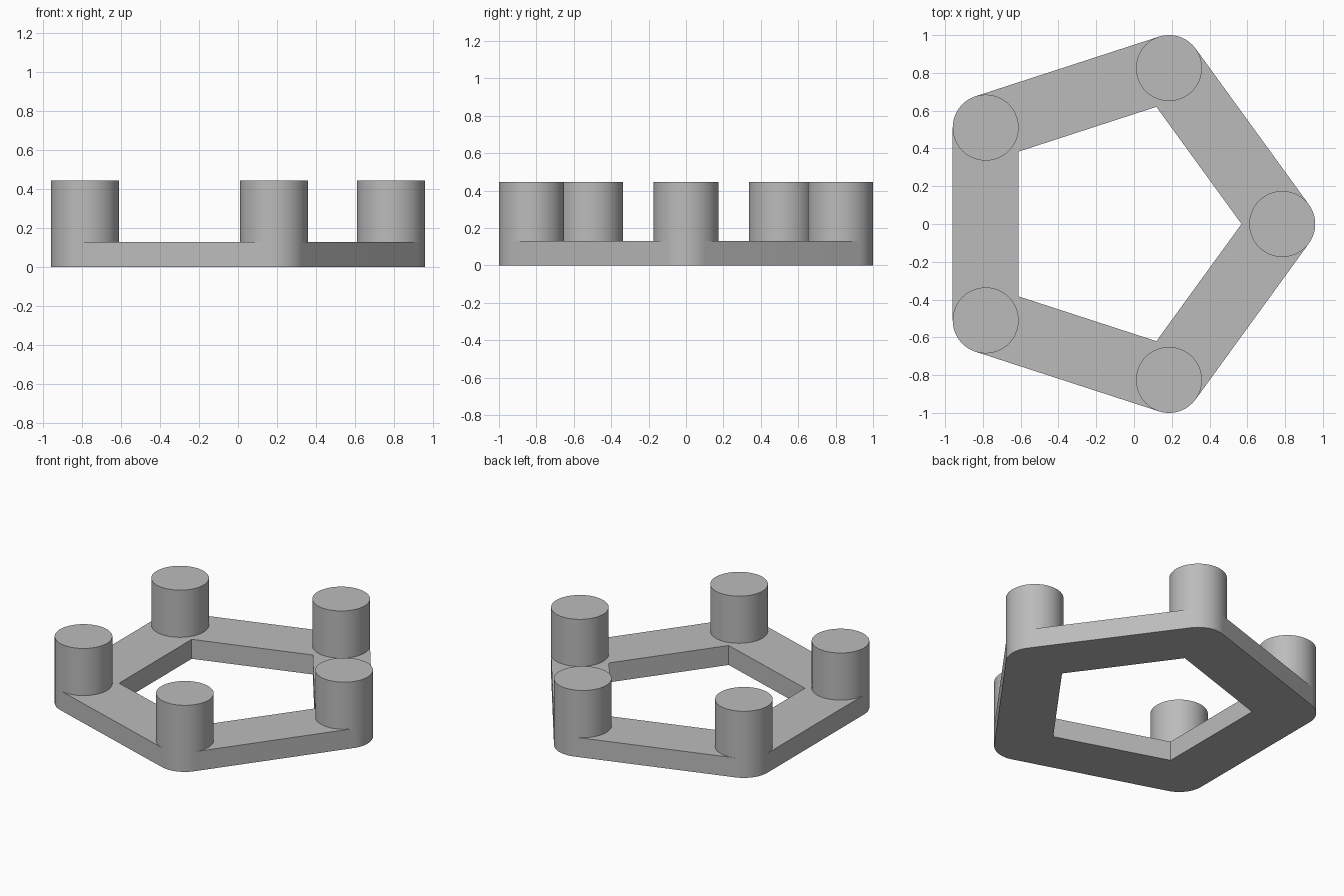
import bpy
import bmesh
from math import cos, sin, pi, radians

cube = bpy.data.objects.get("Cube")
if cube:
    bpy.data.objects.remove(cube, do_unlink=True)

SIDES = 5
PEG_R = 0.1745                 # peg radius, also half the width of a bar
RING_R = 0.868                 # distance from ring centre to peg centres
CENTRE_X = -0.083
BASE_H, PEG_TOP = 0.13, 0.445
SEGMENTS = 80                  # divides evenly into corner arcs
ARC = SEGMENTS // SIDES
INNER_R = RING_R - PEG_R / cos(pi / SIDES)

grey = bpy.data.materials.new("plain grey")
grey.use_nodes = True
colour = (0.5, 0.5, 0.5, 1)
grey.diffuse_color = colour
grey.node_tree.nodes["Principled BSDF"].inputs["Base Color"].default_value = colour


def polar(radius, angle, x=0.0, y=0.0):
    return x + radius * cos(angle), y + radius * sin(angle)


def finish(bm, name):
    bmesh.ops.recalc_face_normals(bm, faces=bm.faces)
    mesh = bpy.data.meshes.new(name)
    bm.to_mesh(mesh)
    bm.free()
    mesh.materials.append(grey)
    obj = bpy.data.objects.new(name, mesh)
    bpy.context.collection.objects.link(obj)
    bpy.ops.object.select_all(action='DESELECT')
    obj.select_set(True)
    bpy.context.view_layer.objects.active = obj
    bpy.ops.object.shade_smooth_by_angle(angle=radians(30))
    return obj


corners = [2 * pi * k / SIDES for k in range(SIDES)]
centres = [polar(RING_R, a, CENTRE_X) for a in corners]

# Pentagonal ring: rounded outer corners, sharp inner corners
bm = bmesh.new()
bottom_faces = []
inner = [bm.verts.new((*polar(INNER_R, a, CENTRE_X), 0)) for a in corners]
arcs = []
for a, c in zip(corners, centres):
    angles = [a + (i / ARC - 0.5) * 2 * pi / SIDES for i in range(ARC + 1)]
    arcs.append([bm.verts.new((*polar(PEG_R, t, *c), 0)) for t in angles])
for k in range(SIDES):
    n = (k + 1) % SIDES
    bottom_faces.append(bm.faces.new([inner[k]] + arcs[k]))
    bottom_faces.append(bm.faces.new([inner[k], arcs[k][-1], arcs[n][0], inner[n]]))
extruded = bmesh.ops.extrude_face_region(bm, geom=bottom_faces, use_keep_orig=True)
top = [v for v in extruded["geom"] if isinstance(v, bmesh.types.BMVert)]
bmesh.ops.translate(bm, verts=top, vec=(0, 0, BASE_H))
finish(bm, "base_ring")

# Round pegs standing on the corners, flush with the outer wall
for k, (x, y) in enumerate(centres):
    bm = bmesh.new()
    circle = bmesh.ops.create_circle(bm, cap_ends=True, segments=SEGMENTS, radius=PEG_R)
    bmesh.ops.translate(bm, verts=circle["verts"], vec=(x, y, BASE_H))
    body = bmesh.ops.extrude_face_region(bm, geom=bm.faces[:], use_keep_orig=True)
    rim = [v for v in body["geom"] if isinstance(v, bmesh.types.BMVert)]
    bmesh.ops.translate(bm, verts=rim, vec=(0, 0, PEG_TOP - BASE_H))
    finish(bm, f"peg_{k + 1}")
